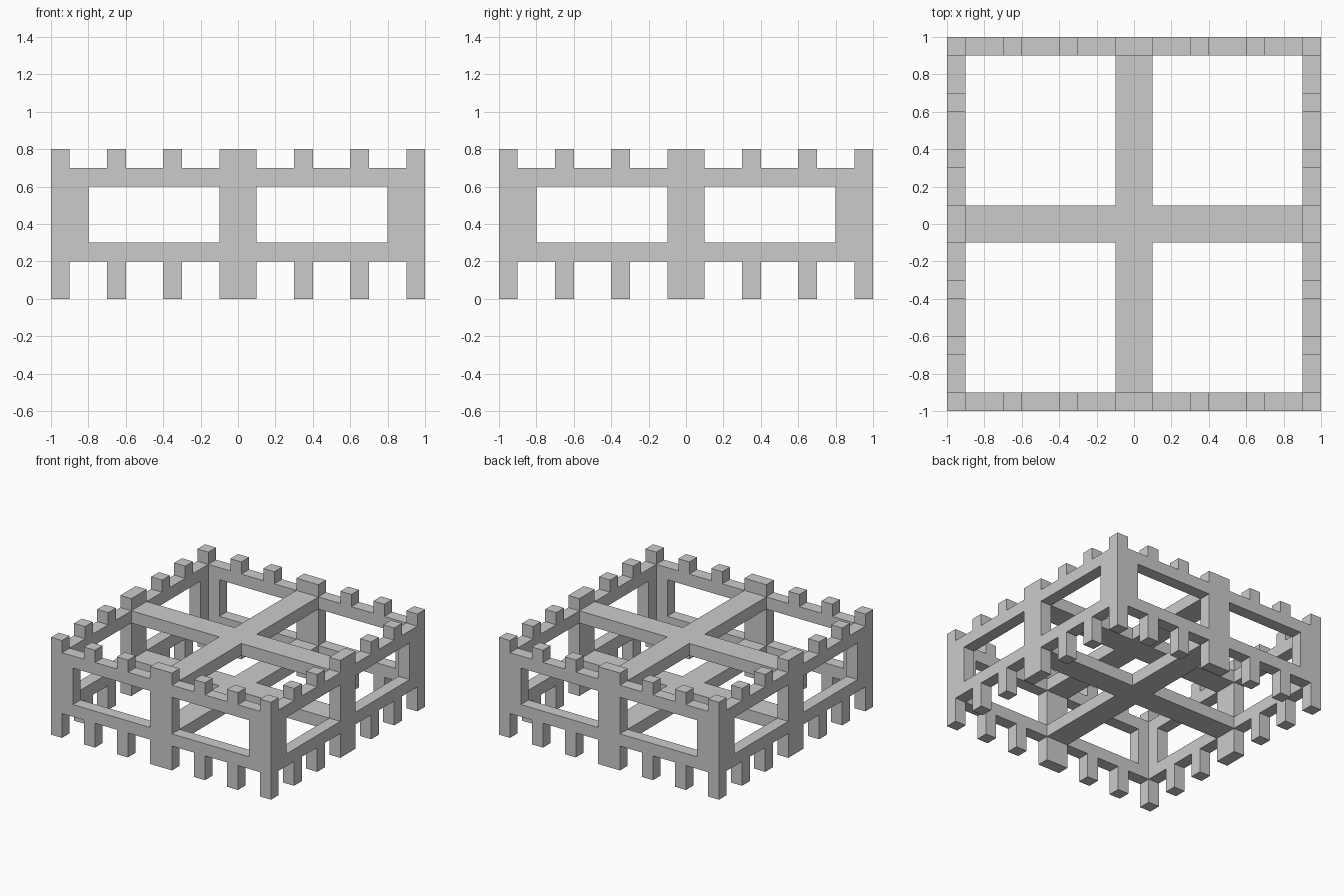
import bpy, bmesh
from itertools import product

if "Cube" in bpy.data.objects:
    bpy.data.objects.remove(bpy.data.objects["Cube"])

# Grid lines shared by every part, so all faces meet edge to edge
half = [0.1, 0.3, 0.4, 0.6, 0.7, 0.8, 0.9, 1.0]
XY = [-v for v in reversed(half)] + half
Z = [0, 0.2, 0.3, 0.6, 0.7, 0.8]
LINES = (XY, XY, Z)


def part_at(x, y, z):
    """Name of the part that fills this point, or None for empty space."""
    x, y = abs(x), abs(y)
    t = min(x, y)                       # distance from the middle of a wall
    lower, upper = 0.2 < z < 0.3, 0.6 < z < 0.7
    if max(x, y) > 0.9:                 # inside the four outer walls
        tooth = t < 0.1 or 0.3 < t < 0.4 or 0.6 < t < 0.7 or t > 0.9
        if z < 0.2:
            return "legs" if tooth else None
        if z > 0.7:
            return "battlements" if tooth else None
        return "wall_frame" if lower or upper or t < 0.1 or t > 0.8 else None
    if t < 0.1:                         # crossing beams
        return "lower_cross" if lower else "upper_cross" if upper else None
    return None


cells = {}
for c in product(*(range(len(l) - 1) for l in LINES)):
    name = part_at(*((l[i] + l[i + 1]) / 2 for l, i in zip(LINES, c)))
    if name:
        cells[c] = name


def build(name):
    """Outer skin of one part, leaving out faces hidden against other parts."""
    bm = bmesh.new()
    verts = {}

    def vert(k):
        if k not in verts:
            verts[k] = bm.verts.new([l[i] for l, i in zip(LINES, k)])
        return verts[k]

    for c, owner in cells.items():
        if owner != name:
            continue
        for axis, side in product(range(3), (0, 1)):
            n = list(c)
            n[axis] += 1 if side else -1
            if tuple(n) in cells:
                continue
            u, v = (axis + 1) % 3, (axis + 2) % 3
            corners = []
            for du, dv in ((0, 0), (1, 0), (1, 1), (0, 1)):
                k = list(c)
                k[axis] += side
                k[u] += du
                k[v] += dv
                corners.append(vert(tuple(k)))
            bm.faces.new(corners if side else corners[::-1])
    mesh = bpy.data.meshes.new(name)
    bm.to_mesh(mesh)
    bm.free()
    bpy.context.collection.objects.link(bpy.data.objects.new(name, mesh))


# Legs, walls with windows, top teeth and the two crosses
for part in ("legs", "wall_frame", "battlements", "lower_cross", "upper_cross"):
    build(part)
